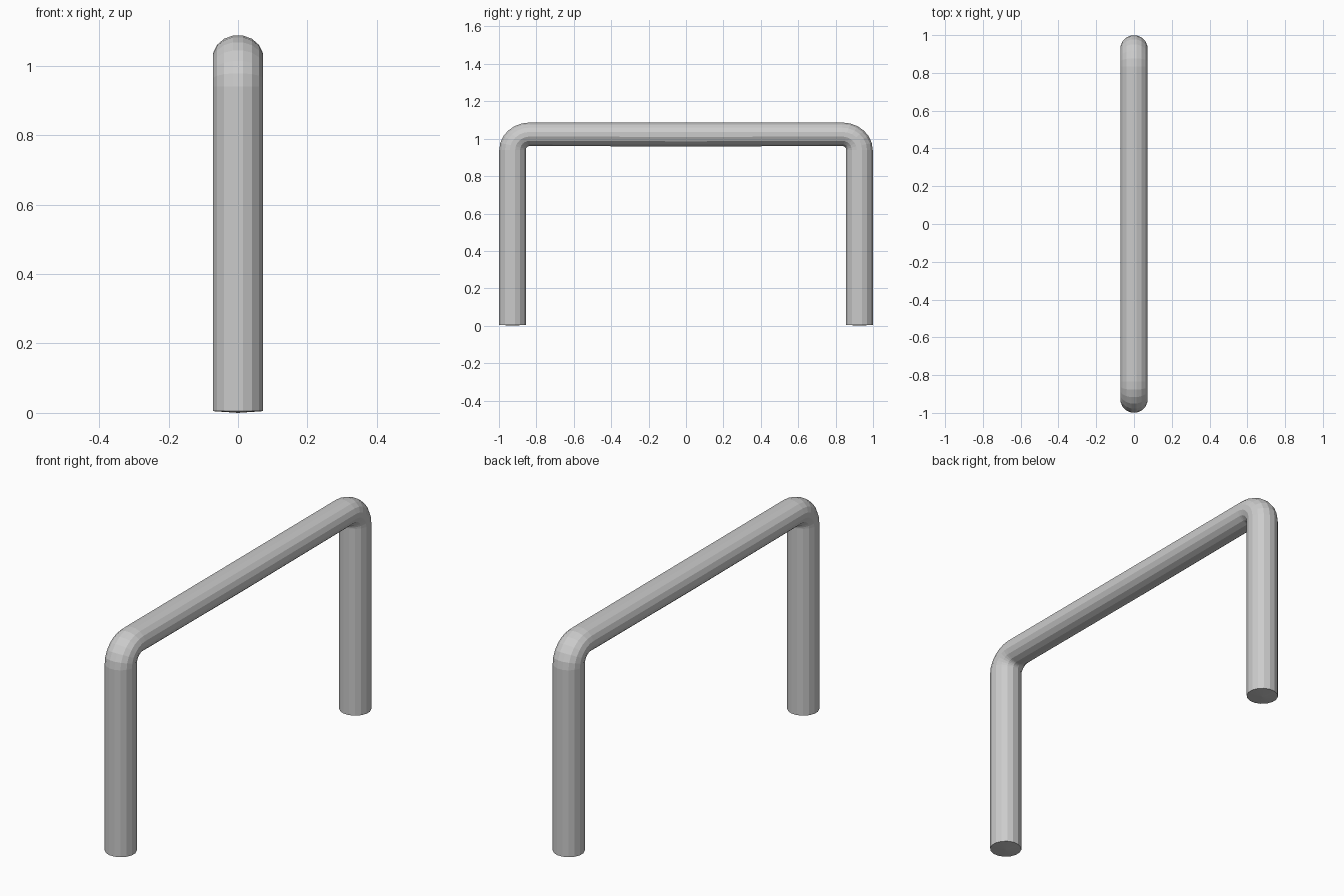
import bpy, bmesh, math
from mathutils import Vector

if "Cube" in bpy.data.objects:
    bpy.data.objects.remove(bpy.data.objects["Cube"])

SIDES = 16
HALF_W = 0.073
BEND_STEPS = 6
CY, CZ = 0.835, 0.94          # bend pivot


def bend_points(t):
    """Inner and outer (y, z) edge of the tube at bend angle t."""
    c, s = math.cos(t), math.sin(t)
    return (CY + 0.02 * c, CZ + 0.02 * s), (CY + 0.165 * c, CZ + 0.148 * s)


# Stations along one half: foot, bend, middle of the bar
half = [((0.855, 0.005), (1.0, 0.005))]
half += [bend_points(math.pi / 2 * i / BEND_STEPS) for i in range(BEND_STEPS + 1)]
middle = ((0.0, 0.957), (0.0, 1.088))
mirrored = [tuple((-y, z) for y, z in st) for st in reversed(half)]
stations = half + [middle] + mirrored

# Sweep elliptical rings through the stations
bm = bmesh.new()
rings = []
for inner, outer in stations:
    a, b = Vector((0, *inner)), Vector((0, *outer))
    mid, rad = (a + b) / 2, (b - a) / 2
    ring = []
    for k in range(SIDES):
        t = 2 * math.pi * (k + 0.5) / SIDES
        ring.append(bm.verts.new(mid + rad * math.cos(t) + Vector((HALF_W * math.sin(t), 0, 0))))
    rings.append(ring)
for r0, r1 in zip(rings, rings[1:]):
    for k in range(SIDES):
        n = (k + 1) % SIDES
        bm.faces.new((r0[k], r0[n], r1[n], r1[k]))

# Slightly pointed foot caps
for ring in (rings[0], rings[-1]):
    tip = bm.verts.new((0, sum(v.co.y for v in ring) / SIDES, 0))
    for k in range(SIDES):
        bm.faces.new((ring[k], ring[(k + 1) % SIDES], tip))

bmesh.ops.recalc_face_normals(bm, faces=bm.faces)
mesh = bpy.data.meshes.new("tube_rail")
bm.to_mesh(mesh)
bm.free()
bpy.context.collection.objects.link(bpy.data.objects.new("tube_rail", mesh))
